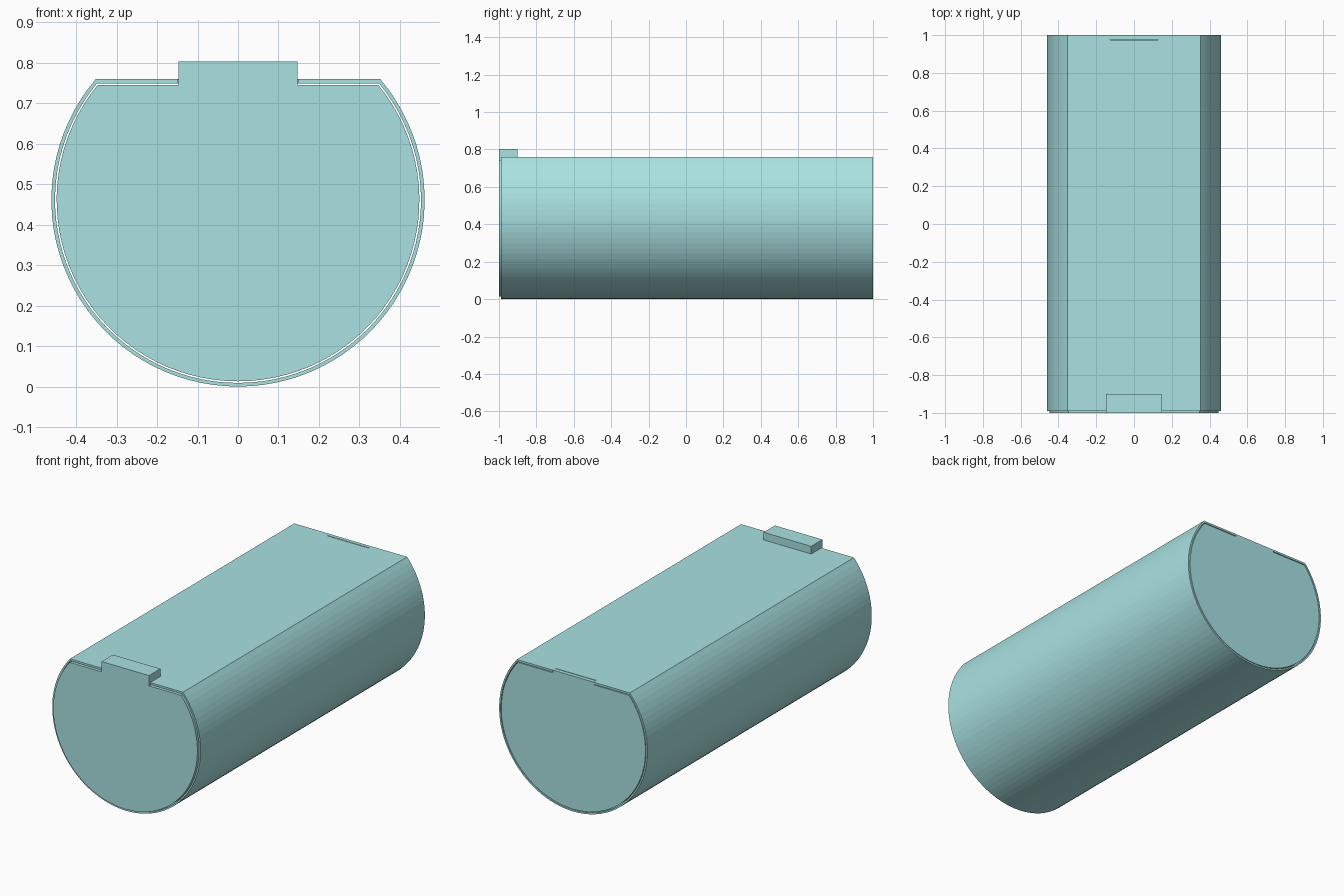
import bpy, bmesh, math

if "Cube" in bpy.data.objects:
    bpy.data.objects.remove(bpy.data.objects["Cube"])

CZ, R, TOP = 0.461, 0.461, 0.76   # axis height, outer radius, flat top height
SEG = 68


def profile(r, top):
    """Circle cross-section cut flat at the top, as (x, z) points."""
    a = math.asin((top - CZ) / r)
    span = math.pi + 2 * a
    return [(r * math.cos(a - span * i / SEG), CZ + r * math.sin(a - span * i / SEG))
            for i in range(SEG + 1)]


def make(name, bm, helper=False):
    bmesh.ops.recalc_face_normals(bm, faces=bm.faces)
    me = bpy.data.meshes.new(name)
    bm.to_mesh(me)
    bm.free()
    ob = bpy.data.objects.new(name, me)
    bpy.context.collection.objects.link(ob)
    if helper:
        ob.hide_render = True
        ob.hide_set(True)
    else:
        me.materials.append(mat)
    return ob


def rings(bm, pts, y0, y1):
    return [[bm.verts.new((x, y, z)) for x, z in pts] for y in (y0, y1)]


def bridge(bm, a, b):
    n = len(a)
    for i in range(n):
        j = (i + 1) % n
        bm.faces.new((a[i], a[j], b[j], b[i]))


def box(name, x, y0, y1, z0, z1, helper=False):
    bm = bmesh.new()
    lo, hi = rings(bm, [(-x, z0), (x, z0), (x, z1), (-x, z1)], y0, y1)
    bridge(bm, lo, hi)
    bm.faces.new(lo)
    bm.faces.new(hi)
    return make(name, bm, helper)


mat = bpy.data.materials.new("pale_teal")
mat.diffuse_color = (0.40, 0.76, 0.76, 1)
mat.use_nodes = True
mat.node_tree.nodes["Principled BSDF"].inputs["Base Color"].default_value = mat.diffuse_color

# Outer sleeve: open tube with a flat top
bm = bmesh.new()
o0, o1 = rings(bm, profile(R, TOP), -0.99, 1.0)
i0, i1 = rings(bm, profile(0.452, 0.749), -0.99, 1.0)
for a, b in ((o0, o1), (o1, i1), (i1, i0), (i0, o0)):
    bridge(bm, a, b)
sleeve = make("outer_sleeve", bm)

# Notches in the sleeve for the front tab and rear catch
for name, x, y0, y1 in (("front_notch", 0.148, -1.1, -0.9),
                        ("rear_notch", 0.128, 0.974, 1.1)):
    cutter = box(name, x, y0, y1, 0.70, 0.85, helper=True)
    mod = sleeve.modifiers.new(name, 'BOOLEAN')
    mod.object = cutter
    mod.solver = 'EXACT'

# Inner body, protruding slightly at the front
bm = bmesh.new()
c0, c1 = rings(bm, profile(0.448, 0.745), -1.0, 0.9995)
bridge(bm, c0, c1)
bm.faces.new(c0)
bm.faces.new(c1)
make("inner_body", bm)

# Raised front tab and flush rear catch
box("front_tab", 0.1475, -1.0, -0.9, 0.74, 0.803)
box("rear_catch", 0.1275, 0.978, 0.9995, 0.74, TOP)
